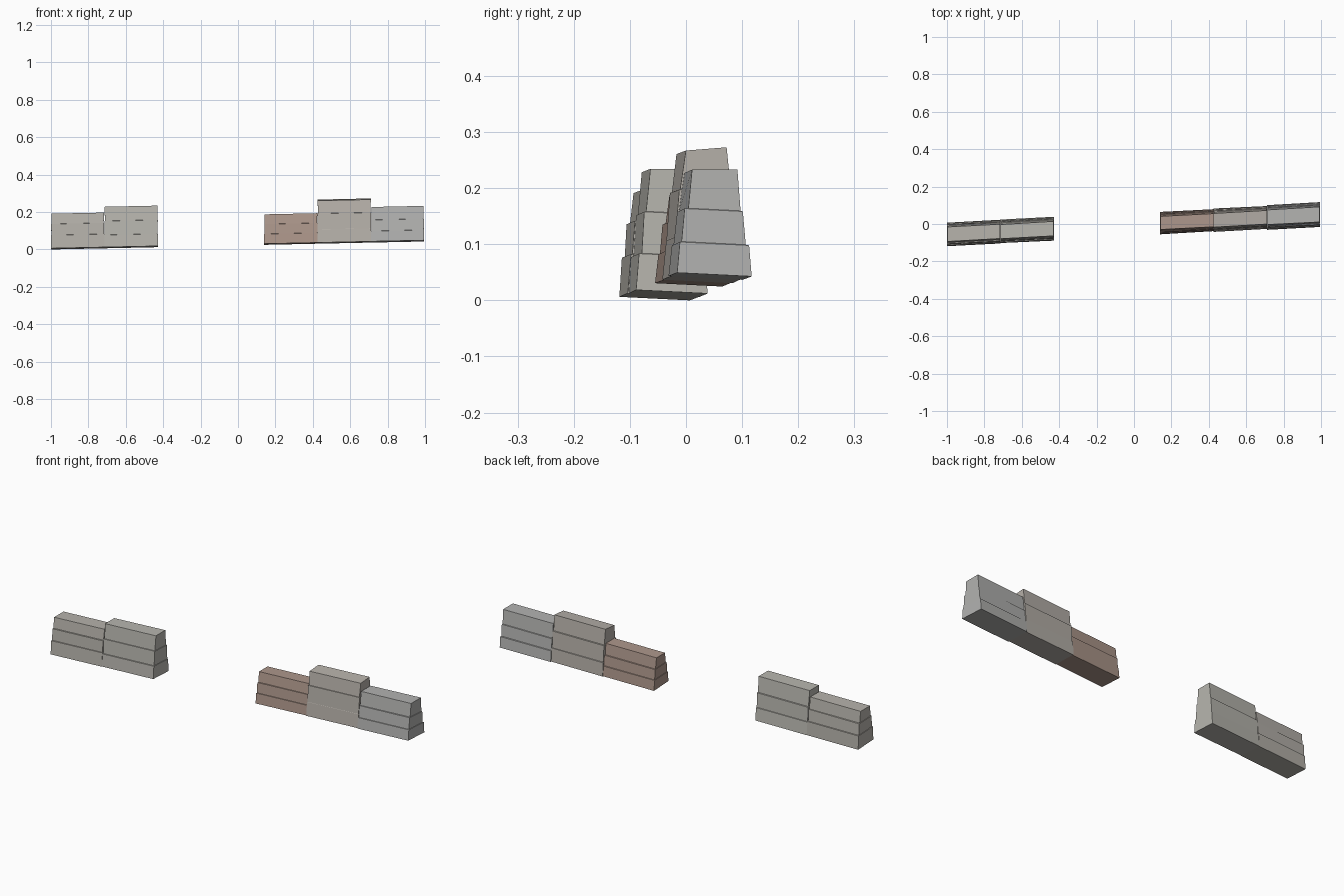
import bpy, bmesh, random
from mathutils import Vector

if "Cube" in bpy.data.objects:
    bpy.data.objects.remove(bpy.data.objects["Cube"])

random.seed(4)

# name, x start, x end, course heights, half-width scale, top tilt, colour
SECTIONS = [
    ("wall_section_far_left", -1.0, -0.715, (0.07, 0.13, 0.188), 1.0, 0.0, (0.47, 0.45, 0.41)),
    ("wall_section_left", -0.715, -0.428, (0.065, 0.14, 0.219), 1.0, 0.0, (0.48, 0.47, 0.43)),
    ("wall_section_brown", 0.14, 0.426, (0.052, 0.105, 0.16), 0.94, 0.0, (0.42, 0.31, 0.26)),
    ("wall_section_tall", 0.424, 0.712, (0.07, 0.155, 0.23), 0.98, 0.08, (0.47, 0.44, 0.40)),
    ("wall_section_right", 0.712, 0.995, (0.055, 0.115, 0.187), 1.04, 0.0, (0.45, 0.45, 0.44)),
]


def place(x, y, z):
    # the whole wall runs slightly askew and uphill
    return Vector((x, y + 0.053 * x - 0.002, z + 0.0215 * x - 0.05 * y + 0.0245))


def wall_section(name, x0, x1, heights, scale, tilt, colour):
    h1, h2, h3 = heights
    # (height, half width, end inset): each course steps in from the one below
    rings = [(0, 0.063, 0.0), (h1, 0.058, 0.0), (h1 + 0.001, 0.055, 0.002),
             (h2, 0.050, 0.001), (h2 + 0.001, 0.046, 0.003), (h3, 0.038, 0.002)]
    bm = bmesh.new()
    loops = []
    for i, (z, w, inset) in enumerate(rings):
        loop = []
        for sx, sy in ((-1, -1), (1, -1), (1, 1), (-1, 1)):
            x = (x0 + inset) if sx < 0 else (x1 - inset)
            y = sy * w * scale + random.uniform(-0.0015, 0.0015)
            dz = (tilt + 0.05) * y if i == 5 else 0
            loop.append(bm.verts.new(place(x, y, z + dz)))
        loops.append(loop)
    bm.faces.new(loops[0][::-1])
    bm.faces.new(loops[-1])
    for a, b in zip(loops, loops[1:]):
        for k in range(4):
            n = (k + 1) % 4
            bm.faces.new((a[k], a[n], b[n], b[k]))
    bmesh.ops.recalc_face_normals(bm, faces=bm.faces)
    mesh = bpy.data.meshes.new(name)
    bm.to_mesh(mesh)
    bm.free()
    obj = bpy.data.objects.new(name, mesh)
    bpy.context.collection.objects.link(obj)
    mat = bpy.data.materials.new(name + "_stone")
    mat.diffuse_color = (*colour, 1)
    mat.use_nodes = True
    mat.node_tree.nodes["Principled BSDF"].inputs["Base Color"].default_value = mat.diffuse_color
    mesh.materials.append(mat)


# two runs of wall with a gap between them
for section in SECTIONS:
    wall_section(*section)
